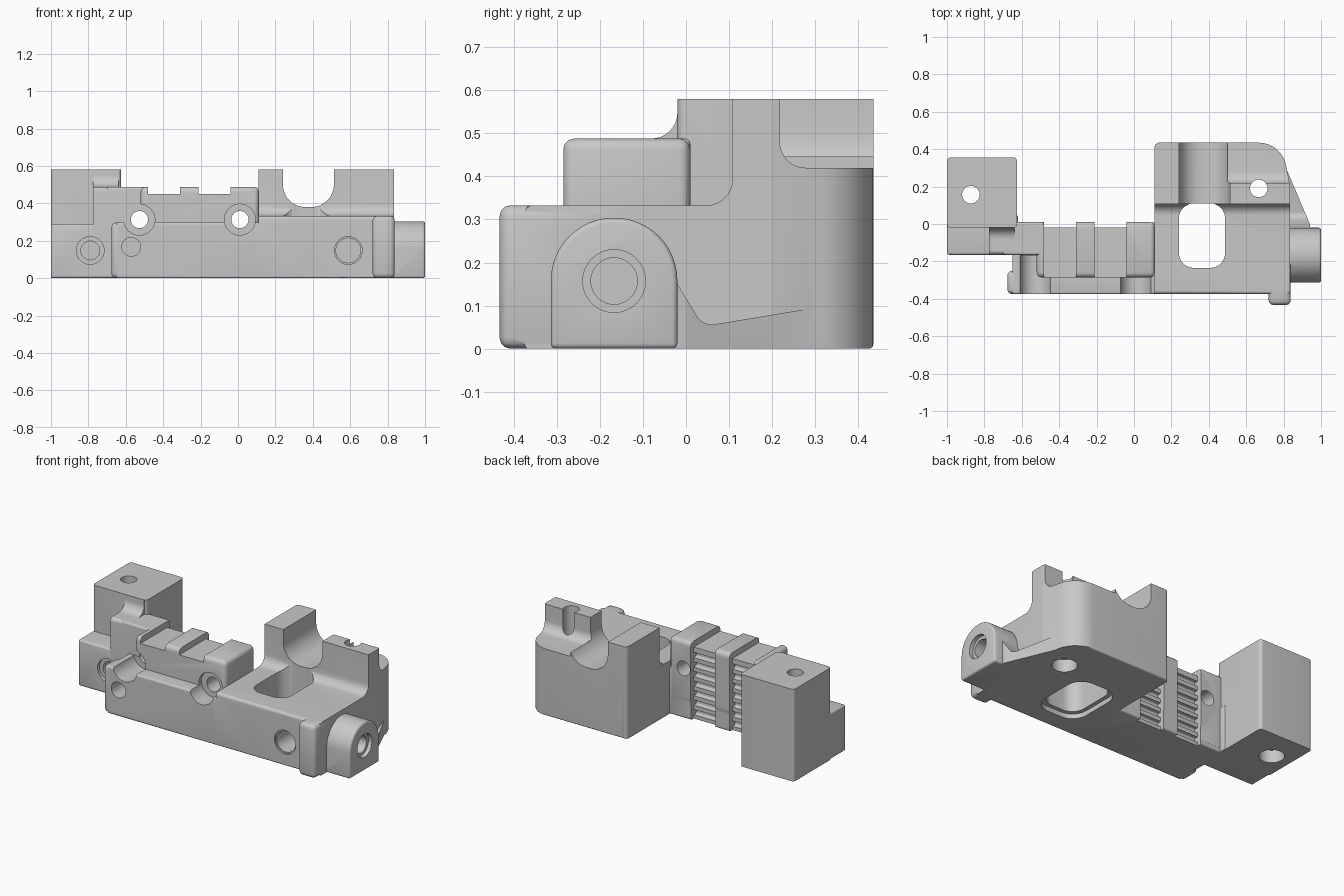
import bpy, bmesh, math
from mathutils import Vector

old = bpy.data.objects.get("Cube")
if old:
    bpy.data.objects.remove(old, do_unlink=True)

mat = bpy.data.materials.new("plain_grey")
mat.use_nodes = True
GREY = (0.58, 0.58, 0.58, 1)
mat.diffuse_color = GREY
mat.node_tree.nodes["Principled BSDF"].inputs["Base Color"].default_value = GREY


def rounded(points, steps=8):
    """Polygon from (a, b, corner radius) entries."""
    out = []
    for i, (a, b, r) in enumerate(points):
        p = Vector((a, b))
        if r == 0:
            out.append(p)
            continue
        u = (Vector(points[i - 1][:2]) - p).normalized()
        v = (Vector(points[(i + 1) % len(points)][:2]) - p).normalized()
        half = u.angle(v) / 2
        centre = p + (u + v).normalized() * (r / math.sin(half))
        t = r / math.tan(half)
        start = (p + u * t - centre).normalized()
        end = (p + v * t - centre).normalized()
        out += [centre + start.slerp(end, k / steps).normalized() * r
                for k in range(steps + 1)]
    return out


def rect(a0, a1, b0, b1, r=0):
    return rounded([(a0, b0, r), (a1, b0, r), (a1, b1, r), (a0, b1, r)])


def prism(name, outline, axis, lo, hi, bevel=0):
    """Extrude a 2D outline along an axis, optionally softening its edges."""
    place = {"x": lambda a, b, c: (c, a, b),
             "y": lambda a, b, c: (a, c, b),
             "z": lambda a, b, c: (a, b, c)}[axis]
    bm = bmesh.new()
    low = [bm.verts.new(place(p[0], p[1], lo)) for p in outline]
    top = [bm.verts.new(place(p[0], p[1], hi)) for p in outline]
    bm.faces.new(low)
    bm.faces.new(top)
    n = len(low)
    for i in range(n):
        j = (i + 1) % n
        bm.faces.new((low[i], low[j], top[j], top[i]))
    bmesh.ops.recalc_face_normals(bm, faces=bm.faces)
    me = bpy.data.meshes.new(name)
    bm.to_mesh(me)
    bm.free()
    me.materials.append(mat)
    ob = bpy.data.objects.new(name, me)
    bpy.context.collection.objects.link(ob)
    if bevel:
        m = ob.modifiers.new("soft_edges", "BEVEL")
        m.width, m.segments, m.limit_method = bevel, 3, "ANGLE"
        m.angle_limit = math.radians(40)
        apply(ob, m)
    return ob


def apply(ob, m):
    bpy.context.view_layer.objects.active = ob
    bpy.ops.object.modifier_apply(modifier=m.name)


def combine(body, other, operation):
    m = body.modifiers.new("combine", "BOOLEAN")
    m.object, m.operation, m.solver = other, operation, "EXACT"
    apply(body, m)
    bpy.data.objects.remove(other, do_unlink=True)


def box(name, x0, x1, y0, y1, z0, z1, bevel=0):
    return prism(name, rect(x0, x1, y0, y1), "z", z0, z1, bevel)


def bore(axis, a, b, r, lo, hi):
    ring = [(a + r * math.cos(k * math.tau / 32), b + r * math.sin(k * math.tau / 32))
            for k in range(32)]
    return prism("bore_cutter", ring, axis, lo, hi)


# Right housing: deck and tall back wall, rounded at the outer back corner
body = prism("carriage_body", rounded([
    (-0.375, 0, 0.01), (0.435, 0, 0.01), (0.435, 0.58, 0), (0.108, 0.58, 0),
    (0.108, 0.333, 0.06), (-0.375, 0.333, 0.02)]), "x", 0.11, 0.835)
plan = prism("plan_limit", rounded([
    (0.11, -0.5, 0), (0.835, -0.5, 0), (0.835, 0.2, 0.05), (0.79, 0.435, 0.15),
    (0.11, 0.435, 0.025)]), "z", -0.1, 0.7)
combine(body, plan, "INTERSECT")

# Saddle through the back wall, and shelf behind the right post
combine(body, prism("saddle_cutter", rounded([
    (0.24, 0.8, 0), (0.24, 0.38, 0.12), (0.513, 0.38, 0.12), (0.513, 0.8, 0)]),
    "y", 0.05, 0.6), "DIFFERENCE")
combine(body, prism("shelf_cutter", rounded([
    (0.218, 0.8, 0), (0.218, 0.42, 0.06), (0.6, 0.42, 0), (0.6, 0.8, 0)]),
    "x", 0.5, 1.0), "DIFFERENCE")

# Side boss and the low sloping foot behind it
arch = rounded([(-0.314, 0, 0), (-0.02, 0, 0), (-0.02, 0.304, 0.146),
                (-0.314, 0.304, 0.146)], 12)
foot = rounded([(0.7, -0.2, 0), (0.97, -0.2, 0), (0.94, 0, 0.05), (0.8, 0.33, 0.05),
                (0.7, 0.33, 0)])
cove = rounded([(-0.04, 0, 0), (0.3, 0, 0), (0.3, 0.095, 0), (0.04, 0.052, 0.04),
                (-0.02, 0.15, 0), (-0.04, 0.15, 0)])
foot_part = prism("side_foot", foot, "z", 0, 0.2)
combine(foot_part, prism("foot_limit", cove, "x", 0.6, 1.1), "INTERSECT")

parts = [
    prism("side_boss", arch, "x", 0.7, 1.0, 0.012),
    foot_part,
    box("front_lip", 0.72, 0.838, -0.433, -0.2, 0, 0.333, 0.025),
    # Long front base and its rounded left nose
    box("front_base", -0.65, 0.4, -0.375, 0.008, 0, 0.297, 0.01),
    box("left_nose", -0.677, -0.6, -0.375, -0.25, 0, 0.297, 0.025),
    # Raised centre block and left step
    box("centre_block", -0.52, 0.112, -0.285, 0.01, 0.1, 0.488, 0.025),
    prism("left_step", rounded([
        (-0.165, 0.02, 0), (0.01, 0.02, 0), (0.01, 0.58, 0), (-0.02, 0.58, 0),
        (-0.02, 0.488, 0.06), (-0.165, 0.488, 0.025)]), "x", -0.775, -0.64),
    box("left_step_link", -0.7, -0.48, -0.165, 0.01, 0.02, 0.488, 0.012),
    # Left foot and tall left block
    box("left_foot", -1.0, -0.62, -0.165, 0.05, 0, 0.29, 0.012),
    prism("left_block", rect(-1.0, -0.625, -0.02, 0.355, 0.02), "z", 0, 0.58),
]
for part in parts:
    combine(body, part, "UNION")

cutters = []
# Two toothed belt channels across the top and down the back
for x0, x1 in ((-0.48, -0.31), (-0.21, -0.04)):
    cutters.append(box("channel_top_cutter", x0, x1, -0.4, 0.1, 0.45, 0.6))
    cutters.append(box("channel_back_cutter", x0, x1, -0.02, 0.1, -0.1, 0.7))
    for k in range(7):
        z = 0.04 + k * 0.06
        cutters.append(prism("tooth_cutter", rounded([
            (0.05, z - 0.02, 0), (-0.045, z - 0.016, 0.008),
            (-0.045, z + 0.016, 0.008), (0.05, z + 0.02, 0)], 3), "x", x0, x1))

# Window through the deck with a stepped lower rim
cutters += [
    prism("window_cutter", rect(0.24, 0.487, -0.235, 0.11, 0.08), "z", -0.1, 0.5),
    prism("rim_cutter", rect(0.215, 0.512, -0.26, 0.135, 0.1), "z", -0.1, 0.03),
]

# Through holes from front to back with wide seats
for x, seat in ((-0.527, -0.168), (0.01, -0.26)):
    cutters.append(bore("y", x, 0.313, 0.046, -0.6, 0.1))
    cutters.append(bore("y", x, 0.313, 0.083, -0.6, seat))

# Upright holes, widened from below
for x, y in ((-0.872, 0.157), (0.667, 0.19)):
    cutters.append(bore("z", x, y, 0.047, -0.1, 0.8))
    cutters.append(bore("z", x, y, 0.072, -0.1, 0.08))

# Blind front holes and the boss hole
cutters += [
    bore("y", -0.79, 0.148, 0.074, -0.5, -0.145),
    bore("y", -0.79, 0.148, 0.05, -0.5, 0.08),
    bore("y", -0.571, 0.167, 0.05, -0.5, -0.2),
    bore("y", 0.59, 0.148, 0.074, -0.5, -0.365),
    bore("y", 0.59, 0.148, 0.066, -0.5, -0.22),
    bore("x", -0.167, 0.157, 0.073, 0.975, 1.2),
    bore("x", -0.167, 0.157, 0.054, 0.68, 1.2),
]
for cutter in cutters:
    combine(body, cutter, "DIFFERENCE")

# Smooth rounded faces, keep machined edges crisp
bpy.ops.object.select_all(action="DESELECT")
body.select_set(True)
bpy.context.view_layer.objects.active = body
bpy.ops.object.shade_smooth_by_angle(angle=math.radians(32))
